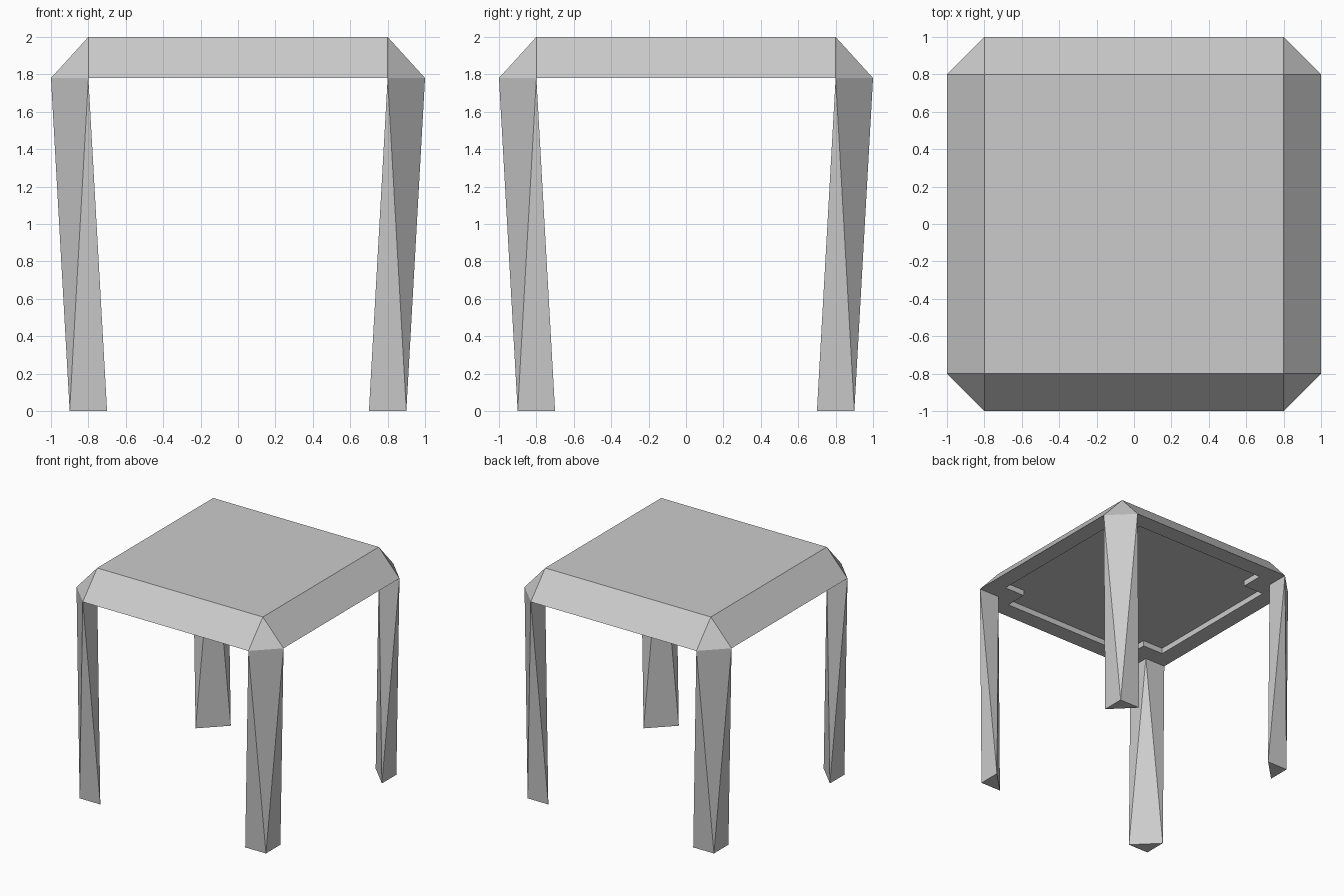
import bpy, bmesh, math
from mathutils import Matrix

cube = bpy.data.objects.get("Cube")
if cube:
    bpy.data.objects.remove(cube, do_unlink=True)

TOP, RIM, FLOOR = 2.0, 1.78, 1.83   # table top, underside rim, recess ceiling

grey = bpy.data.materials.new("light_grey")
grey.use_nodes = True
grey.diffuse_color = (0.6, 0.6, 0.6, 1)
grey.node_tree.nodes["Principled BSDF"].inputs["Base Color"].default_value = (0.6, 0.6, 0.6, 1)


def finish(name, bm):
    bmesh.ops.recalc_face_normals(bm, faces=bm.faces)
    mesh = bpy.data.meshes.new(name)
    bm.to_mesh(mesh)
    bm.free()
    mesh.materials.append(grey)
    obj = bpy.data.objects.new(name, mesh)
    bpy.context.collection.objects.link(obj)
    return obj


# Tabletop: one quarter of the faces, repeated four times around z
bm = bmesh.new()
corner = [(0.85, 0.65), (0.65, 0.65), (0.65, 0.85)]   # recess outline round a leg block
quarter = [
    [(0.8, -0.8, TOP), (0.8, 0.8, TOP), (1, 0.8, RIM), (1, -0.8, RIM)],           # sloped side
    [(0.8, 0.8, TOP), (0.8, 1, RIM), (1, 0.8, RIM)],                              # corner facet
    [(1, -0.8, RIM), (1, 0.8, RIM), (0.85, 0.65, RIM), (0.85, -0.65, RIM)],       # rim strip
    [(1, 0.8, RIM), (0.8, 1, RIM)] + [(x, y, RIM) for x, y in reversed(corner)],  # leg block
]
# Recess walls
outline = [(0.85, -0.65)] + corner
for (ax, ay), (bx, by) in zip(outline, outline[1:]):
    quarter.append([(ax, ay, RIM), (bx, by, RIM), (bx, by, FLOOR), (ax, ay, FLOOR)])

top_ring, floor_ring = [], []
for i in range(4):
    turn = Matrix.Rotation(i * math.pi / 2, 3, 'Z')

    def vert(co):
        return bm.verts.new(turn @ Matrix.Translation(co).to_translation())

    for face in quarter:
        bm.faces.new([vert(co) for co in face])
    top_ring.append(vert((0.8, 0.8, TOP)))
    floor_ring += [vert((x, y, FLOOR)) for x, y in corner]
bm.faces.new(top_ring)
bm.faces.new(floor_ring)
bmesh.ops.remove_doubles(bm, verts=bm.verts, dist=0.0005)
finish("tabletop", bm)

# Legs: a triangle at the top twisting into the opposite triangle at the foot
leg_points = [(1, 0.8, RIM), (0.8, 1, RIM), (0.8, 0.8, RIM),
              (0.9, 0.9, 0), (0.7, 0.9, 0), (0.9, 0.7, 0)]
for i, name in enumerate(["back_left_leg", "back_right_leg", "front_right_leg", "front_left_leg"]):
    bm = bmesh.new()
    for co in leg_points:
        bm.verts.new(co)
    bmesh.ops.convex_hull(bm, input=bm.verts)
    bmesh.ops.rotate(bm, verts=bm.verts, cent=(0, 0, 0),
                     matrix=Matrix.Rotation(i * math.pi / 2, 3, 'Z'))
    finish(name, bm)
